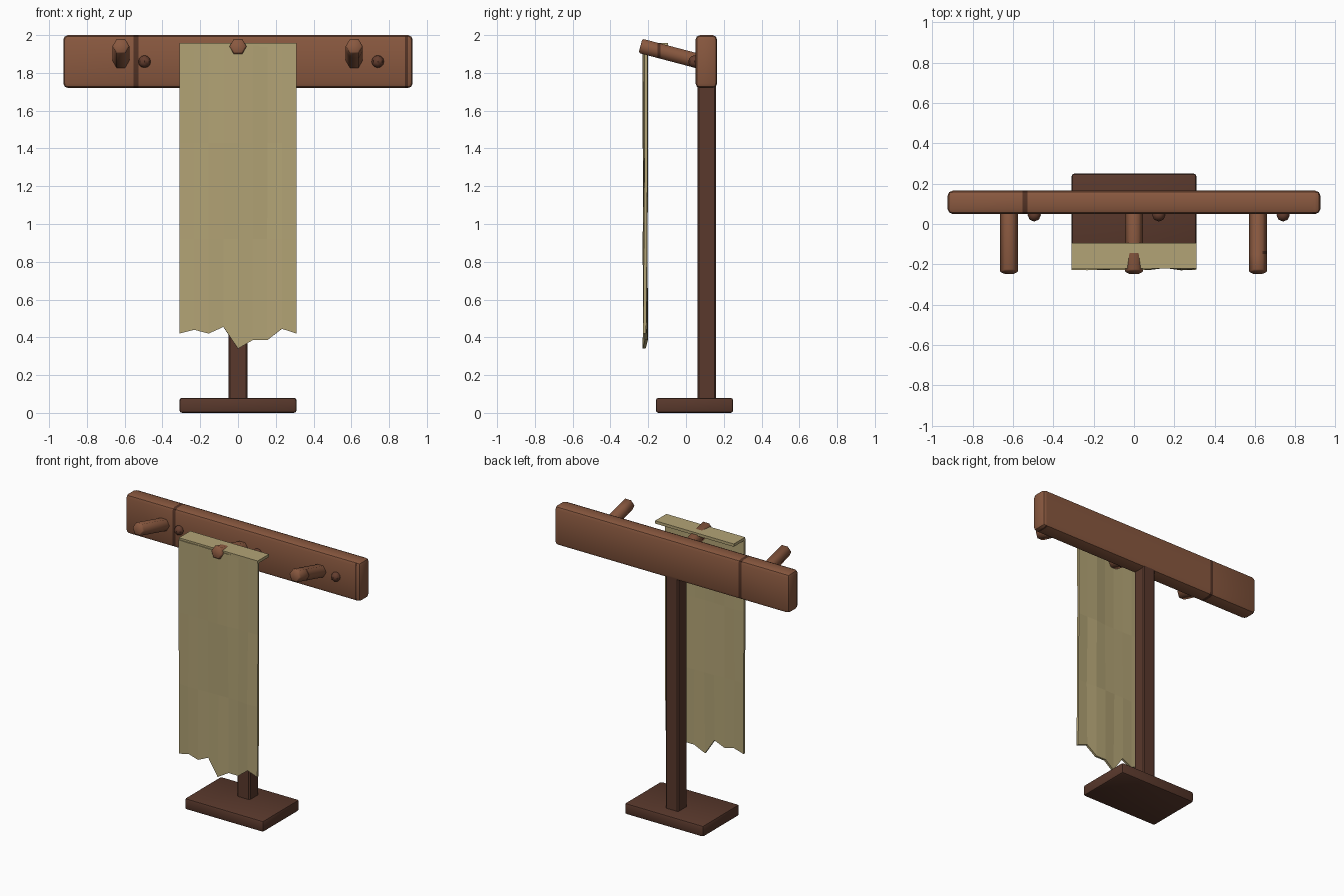
import bpy, bmesh, math, random
from mathutils import Matrix, Vector

random.seed(4)
cube = bpy.data.objects.get("Cube")
if cube:
    bpy.data.objects.remove(cube, do_unlink=True)


def material(name, rgb):
    m = bpy.data.materials.new(name)
    m.use_nodes = True
    m.diffuse_color = (*rgb, 1)
    m.node_tree.nodes["Principled BSDF"].inputs["Base Color"].default_value = (*rgb, 1)
    return m


WOOD = material("warm wood", (0.25, 0.098, 0.05))
DARK = material("dark wood", (0.1, 0.04, 0.025))
GRAIN = material("wood grain", (0.085, 0.032, 0.018))
KNOB = material("knob wood", (0.13, 0.048, 0.028))
CLOTH = material("linen cloth", (0.45, 0.37, 0.18))


def finish(name, bm, mats, smooth=True):
    bmesh.ops.recalc_face_normals(bm, faces=bm.faces)
    mesh = bpy.data.meshes.new(name)
    bm.to_mesh(mesh)
    bm.free()
    for m in mats:
        mesh.materials.append(m)
    ob = bpy.data.objects.new(name, mesh)
    bpy.context.collection.objects.link(ob)
    if smooth:
        bpy.ops.object.select_all(action='DESELECT')
        ob.select_set(True)
        bpy.context.view_layer.objects.active = ob
        bpy.ops.object.shade_smooth_by_angle(angle=math.radians(35))
    return ob


def box_mesh(lo, hi, bevel, segments=2):
    lo, hi = Vector(lo), Vector(hi)
    bm = bmesh.new()
    bmesh.ops.create_cube(bm, size=1, matrix=Matrix.Translation((lo + hi) / 2)
                          @ Matrix.Diagonal((*(hi - lo), 1)))
    if bevel:
        bmesh.ops.bevel(bm, geom=bm.edges[:], offset=bevel, segments=segments,
                        profile=0.5, affect='EDGES')
    return bm


def stripe(bm, axis, start, end, rule=lambda n: True):
    """Cut a band across the mesh and give it the second material."""
    normal = Vector([float(i == axis) for i in range(3)])
    for at in (start, end):
        bmesh.ops.bisect_plane(bm, geom=bm.verts[:] + bm.edges[:] + bm.faces[:],
                               plane_co=normal * at, plane_no=normal)
    bm.normal_update()
    for f in bm.faces:
        if start < f.calc_center_median()[axis] < end and rule(f.normal):
            f.material_index = 1


# Stand: base plate and post
finish("base", box_mesh((-0.31, -0.16, 0), (0.31, 0.25, 0.08), 0.014), [DARK])
finish("post", box_mesh((-0.05, 0.06, 0.06), (0.05, 0.16, 1.75), 0.008, 1), [DARK])

# Rail with grain bands
rail = box_mesh((-0.925, 0.05, 1.72), (0.925, 0.165, 2.0), 0.025)
stripe(rail, 0, -0.552, -0.528)
stripe(rail, 0, 0.885, 0.9, lambda n: n.y < -0.5 or n.z < -0.5)
finish("rail", rail, [WOOD, GRAIN])

# Tilted six-sided pegs
tip, root = Vector((0, -0.241, 1.943)), Vector((0, 0.09, 1.856))
axis = tip - root
for name, x in (("right_peg", -0.62), ("middle_peg", 0), ("left_peg", 0.615)):
    bm = bmesh.new()
    bmesh.ops.create_cone(bm, cap_ends=True, segments=6, radius1=0.045,
                          radius2=0.045, depth=axis.length)
    cap = max(bm.faces, key=lambda f: f.calc_center_median().z)
    bmesh.ops.bevel(bm, geom=cap.edges[:], offset=0.007, segments=1, affect='EDGES')
    # Put a pair of corners at the sides, leaving the top and bottom flat
    widest = max(bm.verts, key=lambda v: v.co.xy.length).co
    spin = Matrix.Rotation(-math.atan2(widest.y, widest.x), 4, 'Z')
    tilt = Matrix.Rotation(math.atan2(-axis.y, axis.z), 4, 'X')
    place = Matrix.Translation((tip + root) / 2 + Vector((x, 0, 0)))
    bmesh.ops.transform(bm, matrix=place @ tilt @ spin, verts=bm.verts)
    if x > 0:
        stripe(bm, 1, -0.15, -0.135, lambda n: n.x > 0.5)
    ob = finish(name, bm, [WOOD, GRAIN], smooth=False)
    bpy.context.view_layer.objects.active = ob
    ob.select_set(True)
    bpy.ops.object.shade_smooth_by_angle(angle=math.radians(62))

# Round knobs on the rail's face
for name, x in (("right_knob", -0.495), ("middle_knob", 0.123), ("left_knob", 0.74)):
    bm = bmesh.new()
    bmesh.ops.create_uvsphere(bm, u_segments=8, v_segments=6, radius=0.033,
                              matrix=Matrix.Translation((x, 0.045, 1.86)))
    finish(name, bm, [KNOB])

# Hanging cloth: a faceted sheet with a ragged hem
hem = (0.42, 0.44, 0.42, 0.455, 0.34, 0.385, 0.385, 0.445, 0.42)
bm = bmesh.new()
rows = []
for top in (1.945, 1.43, 0.92, None):
    rows.append([bm.verts.new((-0.31 + 0.0775 * i, -0.216 + random.uniform(-0.007, 0.007),
                               top or hem[i])) for i in range(9)])
for a, b in zip(rows, rows[1:]):
    for i in range(8):
        bm.faces.new((a[i], b[i], b[i + 1], a[i + 1]))
sheet = finish("cloth_sheet", bm, [CLOTH], smooth=False)
solid = sheet.modifiers.new("thickness", 'SOLIDIFY')
solid.thickness = 0.016
solid.offset = 0

# Flat fold of cloth over the middle peg
finish("cloth_fold", box_mesh((-0.31, -0.222, 1.938), (0.31, -0.095, 1.958), 0), [CLOTH], smooth=False)
